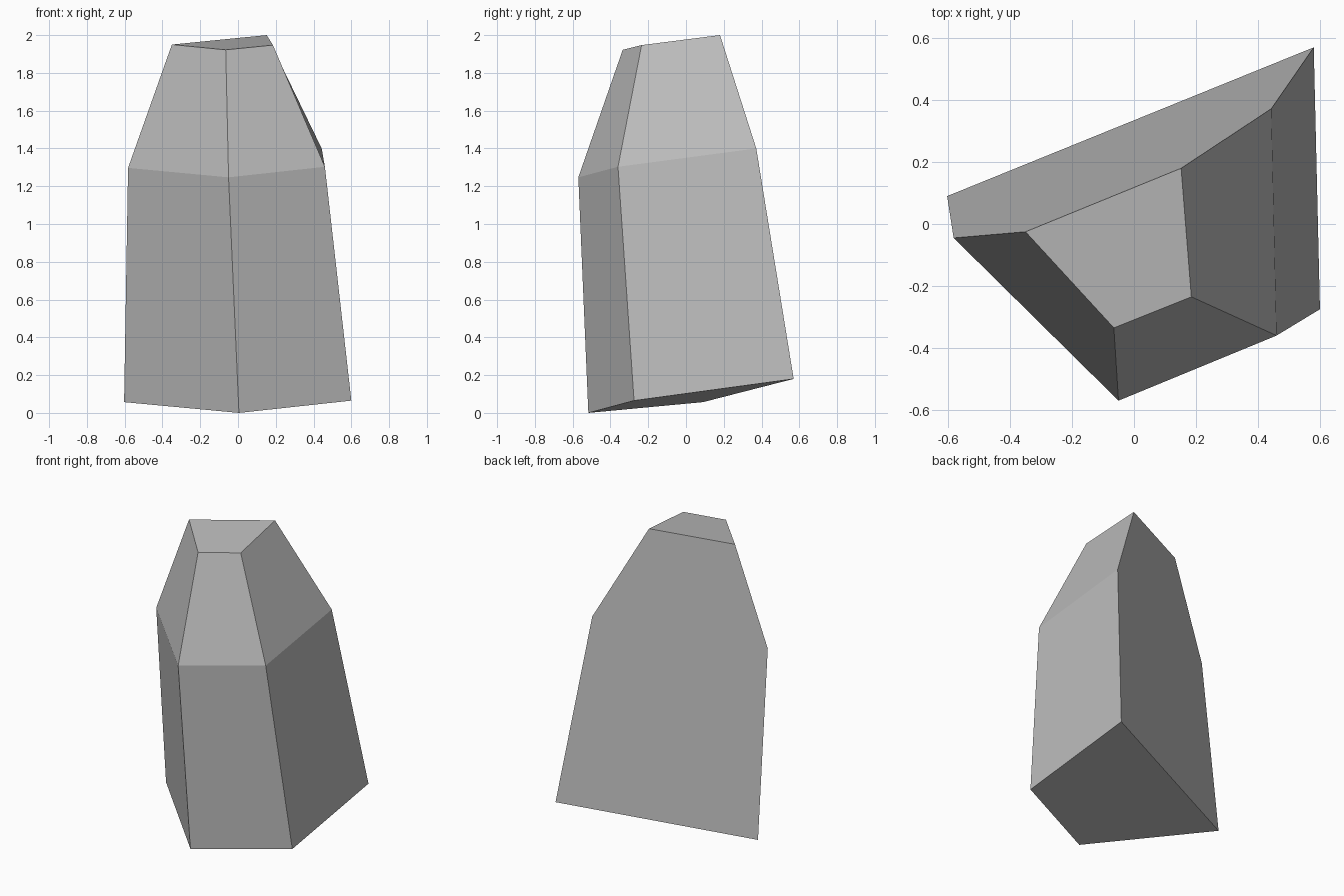
import bpy, bmesh

cube = bpy.data.objects.get("Cube")
if cube:
    bpy.data.objects.remove(cube, do_unlink=True)

# Stone colour
stone = bpy.data.materials.new("grey_stone")
stone.use_nodes = True
colour = (0.5, 0.5, 0.5, 1)
stone.diffuse_color = colour
stone.node_tree.nodes["Principled BSDF"].inputs["Base Color"].default_value = colour

# Tilted cross-sections: base, shoulder, tip (left-back corner last)
base = [(-0.603, 0.09, 0.057), (0.005, -0.517, 0), (0.60, -0.275, 0.065), (0.58, 0.57, 0.18)]
shoulder = [(-0.582, -0.045, 1.297), (-0.05, -0.57, 1.247), (0.46, -0.36, 1.303), (0.443, 0.372, 1.40)]
tip = [(-0.35, -0.025, 1.95), (-0.065, -0.335, 1.922), (0.185, -0.235, 1.947), (0.152, 0.18, 2.0)]

# Faceted rock lofted through the sections
bm = bmesh.new()
rings = [[bm.verts.new(p) for p in ring] for ring in (base, shoulder, tip)]
for low, high in zip(rings, rings[1:]):
    for i in range(len(low)):
        j = (i + 1) % len(low)
        bm.faces.new((low[i], low[j], high[j], high[i]))
bm.faces.new(rings[0][::-1])
bm.faces.new(rings[-1])
bmesh.ops.recalc_face_normals(bm, faces=bm.faces)

mesh = bpy.data.meshes.new("rock")
bm.to_mesh(mesh)
bm.free()
mesh.materials.append(stone)
rock = bpy.data.objects.new("rock", mesh)
bpy.context.collection.objects.link(rock)
